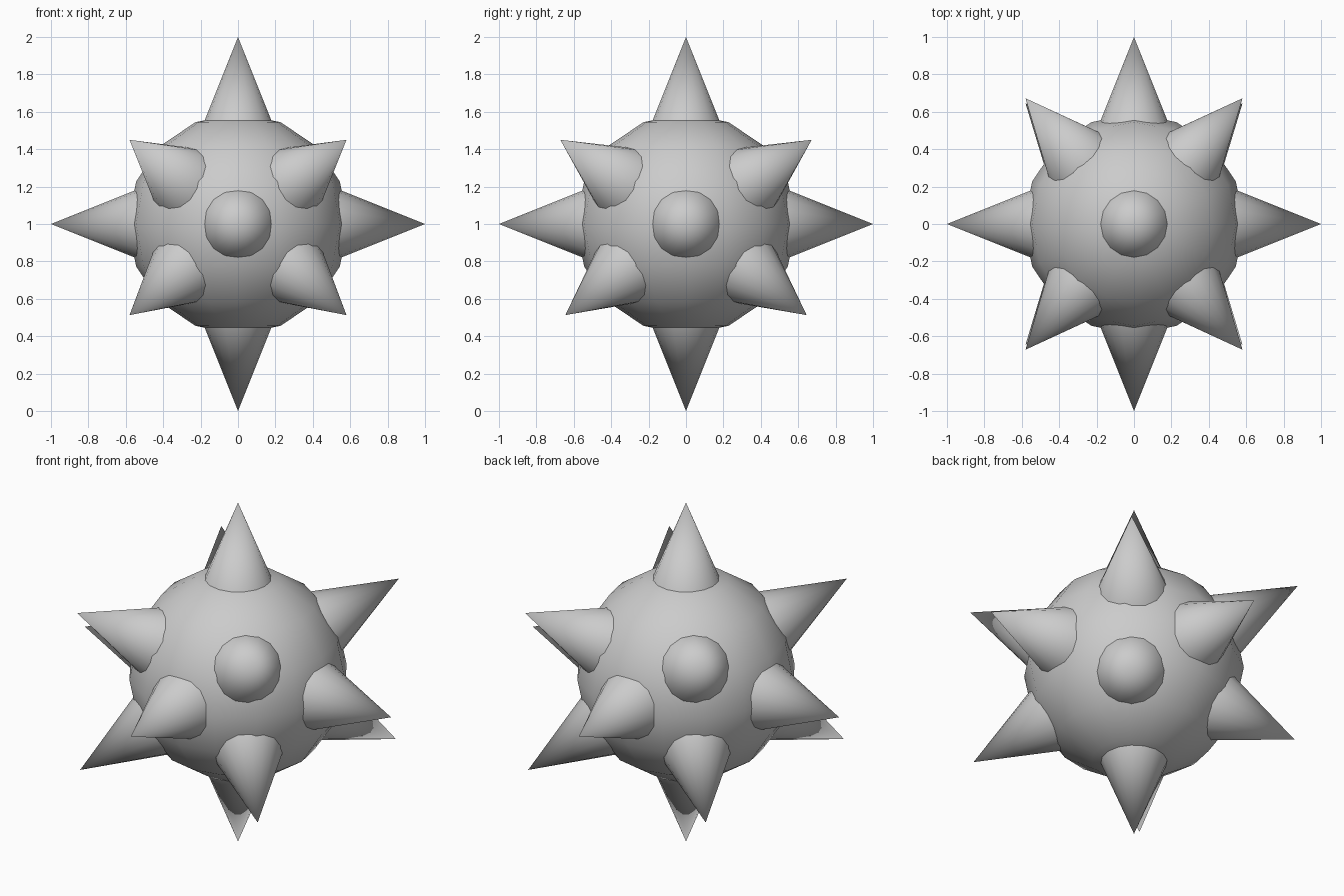
import bpy
from mathutils import Vector

if "Cube" in bpy.data.objects:
    bpy.data.objects.remove(bpy.data.objects["Cube"])

CENTRE = Vector((0, 0, 1))
BASE = 0.5          # distance of the hidden spike base from the centre


def smooth(obj, angle):
    bpy.context.view_layer.objects.active = obj
    obj.select_set(True)
    bpy.ops.object.shade_smooth_by_angle(angle=angle)
    obj.select_set(False)


def spike(name, tip):
    # cone pointing outward from the ball centre, base buried in the ball
    tip = Vector(tip)
    out = tip.normalized()
    length = tip.length - BASE
    bpy.ops.mesh.primitive_cone_add(
        vertices=16, radius1=0.2, radius2=0, depth=length,
        location=CENTRE + out * (BASE + length / 2),
        rotation=out.to_track_quat('Z', 'Y').to_euler())
    obj = bpy.context.object
    obj.name = name
    smooth(obj, 0.8)


# round body
bpy.ops.mesh.primitive_uv_sphere_add(segments=16, ring_count=8, radius=0.59, location=CENTRE)
ball = bpy.context.object
ball.name = "ball"
smooth(ball, 1.0)

# six spikes along the axes
for axis, label in enumerate("xyz"):
    for sign in (1, -1):
        tip = [0, 0, 0]
        tip[axis] = sign
        spike(f"axis_spike_{label}{'+' if sign > 0 else '-'}", tip)

# eight diagonal spikes, the upper ring leaning slightly differently from the lower
for level, y, z in (("upper", 0.672, 0.45), ("lower", 0.645, -0.487)):
    for sx in (1, -1):
        for sy in (1, -1):
            side = "right" if sx > 0 else "left"
            end = "back" if sy > 0 else "front"
            spike(f"{level}_spike_{end}_{side}", (sx * 0.58, sy * y, z))
